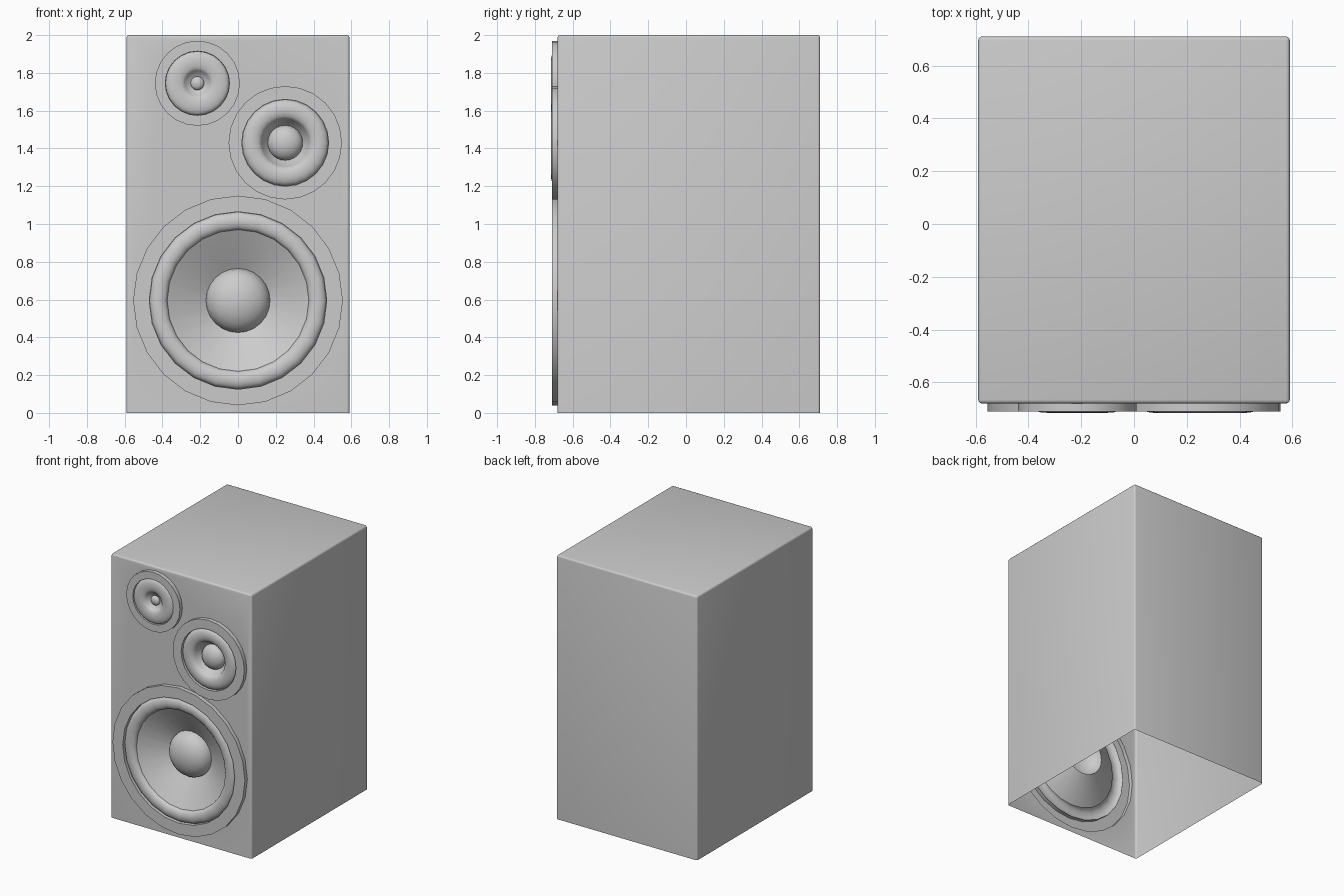
import bpy, bmesh
from math import sin, cos, pi
from mathutils import Vector, Matrix

if "Cube" in bpy.data.objects:
    bpy.data.objects.remove(bpy.data.objects["Cube"])

SEG = 24
FRONT = -0.68          # cabinet front wall
RIM = -0.71            # front of the driver frames


def finish(name, bm):
    mesh = bpy.data.meshes.new(name)
    bm.to_mesh(mesh)
    bm.free()
    ob = bpy.data.objects.new(name, mesh)
    bpy.context.collection.objects.link(ob)
    bpy.ops.object.select_all(action='DESELECT')
    ob.select_set(True)
    bpy.context.view_layer.objects.active = ob
    bpy.ops.object.shade_smooth_by_angle(angle=0.7)
    return ob


def roll(r0, r1, base, height, n=8):
    """Half-round surround between two radii (radius, depth behind rim)."""
    return [((r0 + r1) / 2 + (r0 - r1) / 2 * cos(pi * i / n),
             base - height * sin(pi * i / n)) for i in range(n + 1)]


def dome(r, base, height, n=6):
    return [(r * cos(pi / 2 * i / n), base - height * sin(pi / 2 * i / n))
            for i in range(n + 1)]


def driver(name, cx, cz, profile):
    """Revolve a profile of (radius, depth behind rim) about the y axis."""
    bm = bmesh.new()
    rings = []
    for r, d in profile:
        if r < 1e-5:
            rings.append([bm.verts.new((cx, RIM + d, cz))])
        else:
            rings.append([bm.verts.new((cx + r * cos(2 * pi * i / SEG), RIM + d,
                                        cz + r * sin(2 * pi * i / SEG)))
                          for i in range(SEG)])
    for a, b in zip(rings, rings[1:]):
        for i in range(SEG):
            j = (i + 1) % SEG
            if len(b) == 1:
                bm.faces.new((a[i], a[j], b[0]))
            else:
                bm.faces.new((a[i], a[j], b[j], b[i]))
    return finish(name, bm)


# Driver layout: centre x, centre z, frame radius
woofer = (0.0, 0.595, 0.555)
mid = (0.25, 1.43, 0.30)
tweeter = (-0.215, 1.745, 0.225)

# Cabinet shell: rounded edges, open underneath, driver holes in the front
bm = bmesh.new()
bmesh.ops.create_cube(bm, size=1, matrix=Matrix.Translation((0, 0.015, 1))
                      @ Matrix.Diagonal((1.18, 1.39, 2, 1)))
bottom = [f for f in bm.faces if f.normal.z < -0.5]
bmesh.ops.delete(bm, geom=bottom, context='FACES_ONLY')
edges = [e for e in bm.edges if len(e.link_faces) == 2]
bmesh.ops.bevel(bm, geom=edges, offset=0.014, segments=3, profile=0.5, affect='EDGES')
bm.normal_update()
front = max((f for f in bm.faces if f.normal.y < -0.9), key=lambda f: f.calc_area())
outline = list(front.edges)
bmesh.ops.delete(bm, geom=[front], context='FACES_ONLY')
for cx, cz, r in (woofer, mid, tweeter):
    vs = [bm.verts.new((cx + r * cos(2 * pi * i / SEG), FRONT, cz + r * sin(2 * pi * i / SEG)))
          for i in range(SEG)]
    outline += [bm.edges.new((vs[i], vs[(i + 1) % SEG])) for i in range(SEG)]
bmesh.ops.triangle_fill(bm, use_beauty=True, edges=outline, normal=Vector((0, -1, 0)))
bmesh.ops.recalc_face_normals(bm, faces=bm.faces)
finish("cabinet", bm)

# Woofer: frame, surround, cone and dust cap
driver("woofer", *woofer[:2],
       [(0.555, 0.03), (0.555, 0), (0.47, 0), (0.47, 0.03)]
       + roll(0.469, 0.375, 0.03, 0.03) + [(0.365, 0.035)]
       + dome(0.17, 0.15, 0.11))

# Midrange: frame, wide surround, short cone and dome
driver("midrange", *mid[:2],
       [(0.30, 0.03), (0.30, 0), (0.23, 0), (0.23, 0.025)]
       + roll(0.229, 0.125, 0.025, 0.03)
       + dome(0.093, 0.065, 0.06))

# Tweeter: frame, soft surround and small dome
driver("tweeter", *tweeter[:2],
       [(0.225, 0.03), (0.225, 0), (0.17, 0), (0.17, 0.012)]
       + roll(0.169, 0.065, 0.015, 0.02)
       + dome(0.036, 0.03, 0.022))
